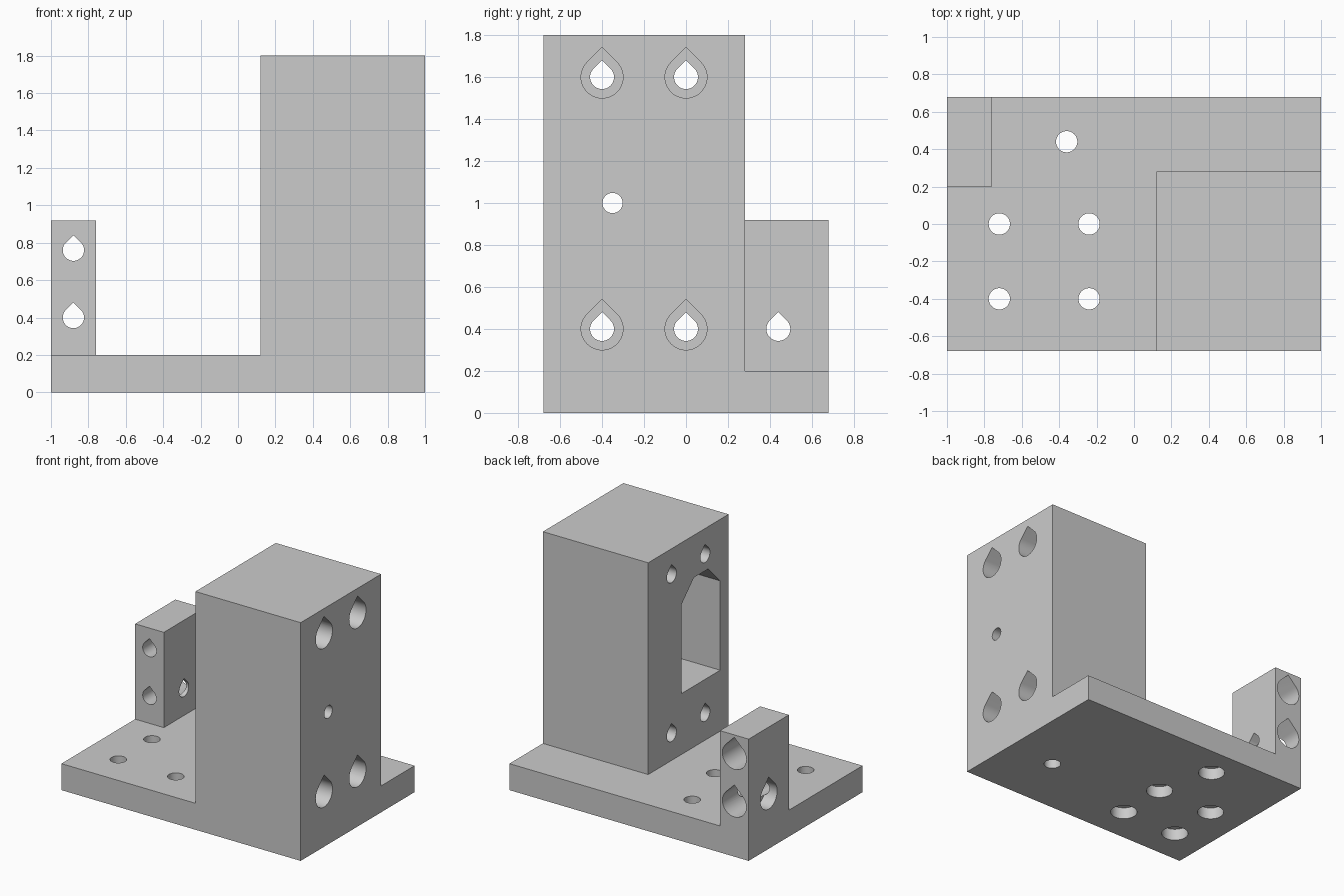
import bpy, bmesh, math
from mathutils import Vector

if "Cube" in bpy.data.objects:
    bpy.data.objects.remove(bpy.data.objects["Cube"])

grey = bpy.data.materials.new("light_grey")
grey.use_nodes = True
colour = (0.6, 0.6, 0.6, 1)
grey.diffuse_color = colour
grey.node_tree.nodes["Principled BSDF"].inputs["Base Color"].default_value = colour


def add_prism(name, points, offset):
    """Extrude a closed outline along an offset vector."""
    bm = bmesh.new()
    face = bm.faces.new([bm.verts.new(p) for p in points])
    ext = bmesh.ops.extrude_face_region(bm, geom=[face])["geom"]
    bmesh.ops.translate(bm, vec=offset,
                        verts=[g for g in ext if isinstance(g, bmesh.types.BMVert)])
    bmesh.ops.recalc_face_normals(bm, faces=bm.faces)
    mesh = bpy.data.meshes.new(name)
    bm.to_mesh(mesh)
    bm.free()
    mesh.materials.append(grey)
    ob = bpy.data.objects.new(name, mesh)
    bpy.context.collection.objects.link(ob)
    return ob


def add_box(name, x, y, z):
    outline = [(x[0], y[0], z[0]), (x[1], y[0], z[0]),
               (x[1], y[1], z[0]), (x[0], y[1], z[0])]
    return add_prism(name, outline, Vector((0, 0, z[1] - z[0])))


def combine(target, tool, operation):
    """Apply a boolean and discard its tool."""
    tool.hide_render = True
    mod = target.modifiers.new("join", 'BOOLEAN')
    mod.operation, mod.solver, mod.object = operation, 'EXACT', tool
    bpy.context.view_layer.update()
    graph = bpy.context.evaluated_depsgraph_get()
    target.data = bpy.data.meshes.new_from_object(target.evaluated_get(graph))
    target.modifiers.clear()
    bpy.data.objects.remove(tool)


def drill(target, start, offset, radius, pointed=True):
    """Cut a round or teardrop hole; teardrops point up."""
    start, offset = Vector(start), Vector(offset)
    axis = offset.normalized()
    up = Vector((0, 0, 1)) if pointed else Vector((0, 1, 0))
    side = up.cross(axis)
    steps = 36
    sweep = 1.5 * math.pi if pointed else 2 * math.pi
    first = 0.75 * math.pi
    count = steps + 1 if pointed else steps
    ring = []
    for i in range(count):
        a = first + sweep * i / steps
        ring.append(start + radius * (math.cos(a) * side + math.sin(a) * up))
    if pointed:
        ring.append(start + up * radius * math.sqrt(2))
    combine(target, add_prism("hole_cutter", ring, offset), 'DIFFERENCE')


# Solid body: base plate, tall block and corner post
body = add_box("mounting_bracket", (-1, 1), (-.68, .68), (0, .2))
combine(body, add_box("tall_block", (.12, 1), (-.68, .28), (0, 1.8)), 'UNION')
combine(body, add_box("corner_post", (-1, -.76), (.2, .68), (0, .92)), 'UNION')
bm = bmesh.new()
bm.from_mesh(body.data)
bmesh.ops.dissolve_limit(bm, angle_limit=.01, verts=bm.verts, edges=bm.edges)
bm.to_mesh(body.data)
bm.free()

SMALL, LARGE = .057, .1

# Pocket with a chamfered roof in the tall block
half, chamfer, centre = .23, .145, -.35
outline = [(-half, .66), (half, .66), (half, 1.335), (half - chamfer, 1.48),
           (chamfer - half, 1.48), (-half, 1.335)]
pocket = [(0, centre + y, z) for y, z in outline]
combine(body, add_prism("pocket_cutter", pocket, Vector((.72, 0, 0))), 'DIFFERENCE')
drill(body, (.6, centre, 1), (.6, 0, 0), .048, False)

# Counterbored screw holes through the tall block
for y in (-.4, 0):
    for z in (.4, 1.6):
        drill(body, (0, y, z), (1.2, 0, 0), SMALL)
        drill(body, (.5, y, z), (.7, 0, 0), LARGE)

# Corner post holes
for z in (.4, .76):
    drill(body, (-.88, .1, z), (0, .7, 0), SMALL)
    drill(body, (-.88, .44, z), (0, .4, 0), LARGE)
drill(body, (-1.1, .44, .4), (.5, 0, 0), SMALL)
drill(body, (-1.1, .44, .4), (.2, 0, 0), LARGE)

# Base holes, counterbored from below
for x, y in ((-.72, 0), (-.24, 0), (-.72, -.4), (-.24, -.4), (-.36, .44)):
    drill(body, (x, y, -.1), (0, 0, .4), SMALL, False)
    drill(body, (x, y, -.1), (0, 0, .19), .095, False)

# Blind hole under the tall block
drill(body, (.6, -.2, -.1), (0, 0, .5), .06, False)

bpy.ops.object.select_all(action='DESELECT')
body.select_set(True)
bpy.context.view_layer.objects.active = body
bpy.ops.object.shade_smooth_by_angle(angle=math.radians(30))
